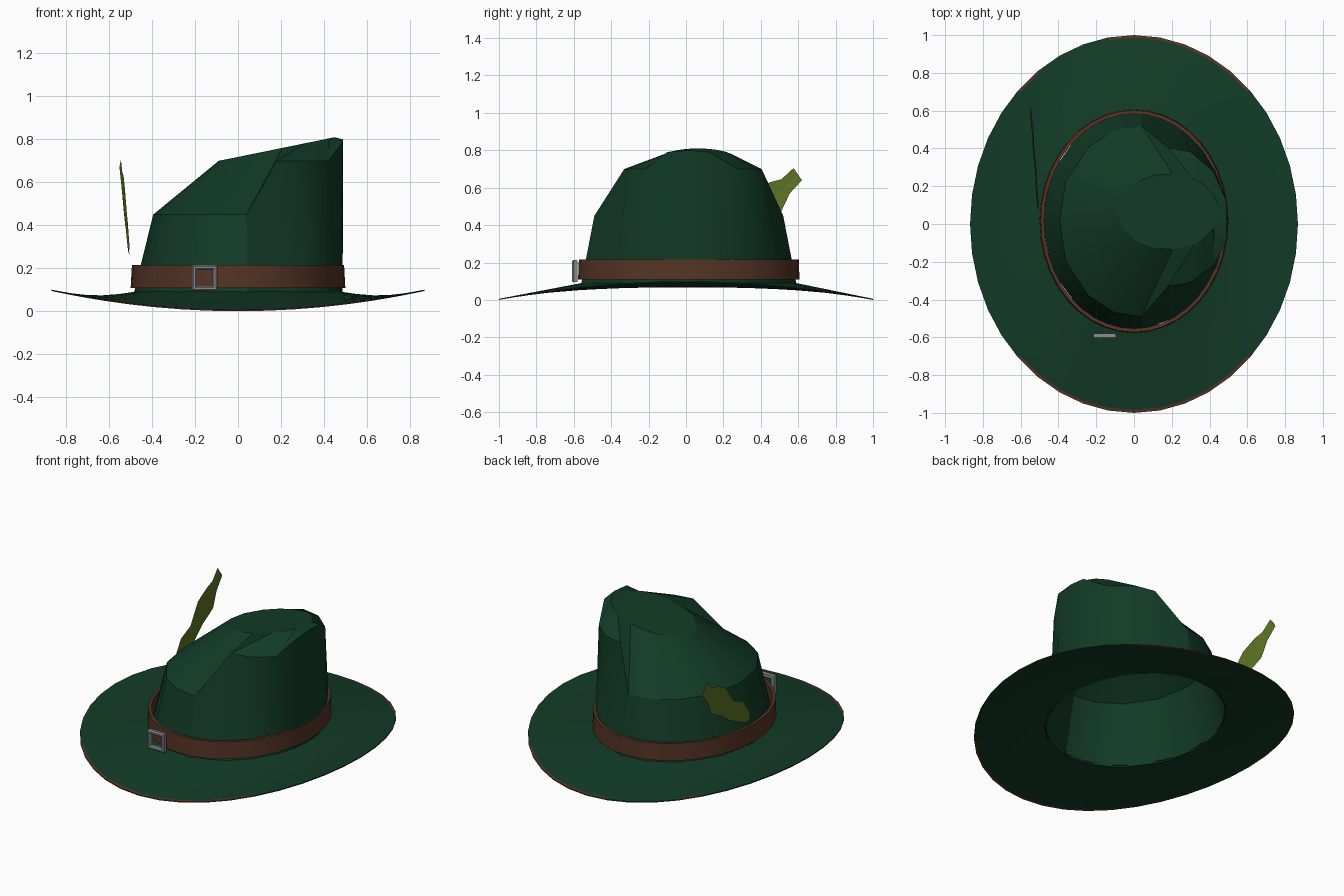
import bpy, bmesh, math
from mathutils import Vector

if "Cube" in bpy.data.objects:
    bpy.data.objects.remove(bpy.data.objects["Cube"])


def material(name, color):
    m = bpy.data.materials.new(name)
    m.diffuse_color = (*color, 1)
    m.use_nodes = True
    m.node_tree.nodes["Principled BSDF"].inputs["Base Color"].default_value = m.diffuse_color
    return m


GREEN = material("felt green", (0.006, 0.043, 0.020))
BROWN = material("leather brown", (0.090, 0.034, 0.017))
OLIVE = material("feather olive", (0.11, 0.175, 0.018))
STEEL = material("buckle grey", (0.24, 0.25, 0.26))


def make(name, verts, faces, mats, smooth=None):
    mesh = bpy.data.meshes.new(name)
    mesh.from_pydata(verts, [], faces)
    bm = bmesh.new()
    bm.from_mesh(mesh)
    bmesh.ops.recalc_face_normals(bm, faces=bm.faces)
    bm.to_mesh(mesh)
    bm.free()
    ob = bpy.data.objects.new(name, mesh)
    bpy.context.collection.objects.link(ob)
    for m in mats:
        mesh.materials.append(m)
    if smooth:
        bpy.ops.object.select_all(action='DESELECT')
        ob.select_set(True)
        bpy.context.view_layer.objects.active = ob
        bpy.ops.object.shade_smooth_by_angle(angle=math.radians(smooth))
    return ob


def loft(rings, closed_loop=False):
    """Join rings of equal length with quads."""
    n = len(rings[0])
    verts = [v for r in rings for v in r]
    count = len(rings) if closed_loop else len(rings) - 1
    faces = []
    for k in range(count):
        a, b = k * n, (k + 1) % len(rings) * n
        faces += [(a + i, a + (i + 1) % n, b + (i + 1) % n, b + i) for i in range(n)]
    return verts, faces


def ellipse(rx, ry, z, cy=0.015, n=40):
    return [(rx * math.cos(2 * math.pi * i / n), cy + ry * math.sin(2 * math.pi * i / n), z)
            for i in range(n)]


# Brim: saddle shaped, raised at the sides and lowered at front and back
T = [0, 0.2, 0.4, 0.6, 0.8, 0.965, 1]
TH = 0.006


def brim_ring(t, drop):
    ring = []
    for i in range(40):
        a = 2 * math.pi * i / 40
        side = math.cos(a) ** 2
        z = 0.085 * (1 - t) + 0.094 * side * t - 0.022 * math.sin(math.pi * t) * side
        ring.append(((0.475 + 0.393 * t) * math.cos(a),
                     0.015 * (1 - t) + (0.57 + 0.43 * t) * math.sin(a), z + TH - drop))
    return ring


v, f = loft([brim_ring(t, 0) for t in T] + [brim_ring(t, TH) for t in reversed(T)], True)
brim = make("brim", v, f, [GREEN, BROWN], 30)
for p in brim.data.polygons:  # worn leather edging shows at front and back
    x, y = p.center.x, p.center.y
    edge = math.hypot(x / 0.868, y) > 0.97
    if edge and ((y < 0 and abs(x) < 0.58) or (y > 0 and (-0.13 < x < 0.58 or -0.58 < x < -0.5))):
        p.material_index = 1

# Crown: shoulder line steps up from the low left side to the high right side
half = [(0.488, -0.10, 0.79), (0.42, -0.22, 0.70), (0.30, -0.31, 0.70), (0.18, -0.33, 0.70),
        (0.04, -0.49, 0.45), (-0.10, -0.47, 0.45), (-0.24, -0.38, 0.45), (-0.36, -0.20, 0.45)]
back = [(x, 0.025 - y * (1.15 if z == 0.70 else 1.01), z) for x, y, z in reversed(half)]
shoulder = [(0.49, 0.02, 0.80)] + half + [(-0.395, 0.02, 0.45)] + back
base, top = [], []
for x, y, z in shoulder:
    a = math.atan2((y - 0.02) / 0.585, x / 0.49)
    base.append((0.487 * math.cos(a), 0.015 + 0.58 * math.sin(a), 0.075))
    px = 0.18 + 0.27 * math.cos(a)
    top.append((px, 0.065 + 0.20 * math.sin(a), 0.70 + 0.11 * (px + 0.09) / 0.54))
v, f = loft([base, shoulder, top])
n = len(base)
f.append(tuple(range(2 * n, 3 * n)))
make("crown", v, f, [GREEN], 25)

# Hat band
v, f = loft([ellipse(0.500, 0.592, 0.108), ellipse(0.494, 0.588, 0.215),
             ellipse(0.476, 0.568, 0.215), ellipse(0.482, 0.572, 0.108)], True)
make("hat_band", v, f, [BROWN], 30)


# Buckle: square frame with bevelled face
def square(r, y):
    return [(-0.155 + sx * r, y, 0.154 + sz * r) for sx, sz in ((-1, -1), (1, -1), (1, 1), (-1, 1))]


v, f = loft([square(r, y) for r, y in ((0.058, -0.58), (0.060, -0.602), (0.053, -0.61),
                                       (0.044, -0.61), (0.037, -0.602), (0.039, -0.58))], True)
make("buckle", v, f, [STEEL])

# Feather: wavy blade tilted back along the left side, creased down the middle
upper = [(0.07, 0.30), (0.16, 0.42), (0.26, 0.46), (0.35, 0.58), (0.45, 0.63), (0.51, 0.645), (0.575, 0.705)]
lower = [(0.11, 0.26), (0.22, 0.31), (0.30, 0.35), (0.40, 0.42), (0.51, 0.475), (0.555, 0.57), (0.62, 0.64)]
rings = []
for (uy, uz), (ly, lz) in zip(upper, lower):
    my, mz = (uy + ly) / 2, (uz + lz) / 2
    x = -0.503 - 0.045 * (mz - 0.26) / 0.44
    rings.append([(x, uy, uz), (x - 0.007, my, mz), (x, ly, lz), (x - 0.002, my, mz)])
v, f = loft(rings)
f += [(0, 1, 2, 3), tuple(len(v) - k for k in (4, 3, 2, 1))]
make("feather", v, f, [OLIVE])
